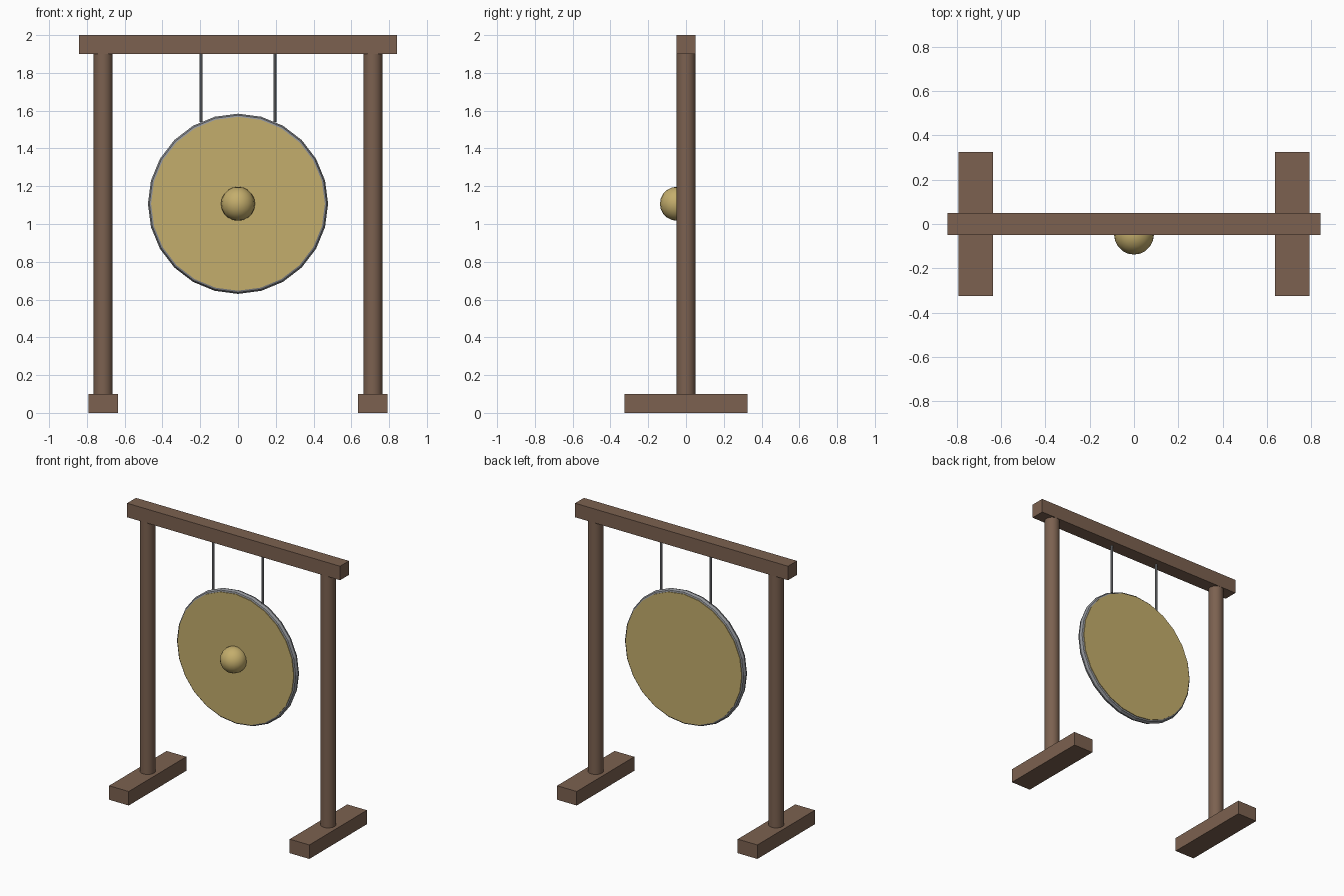
import bpy, bmesh, math

if "Cube" in bpy.data.objects:
    bpy.data.objects.remove(bpy.data.objects["Cube"])

def material(name, rgb):
    m = bpy.data.materials.new(name)
    m.diffuse_color = (*rgb, 1)
    m.use_nodes = True
    m.node_tree.nodes["Principled BSDF"].inputs["Base Color"].default_value = m.diffuse_color
    return m

WOOD = material("wood", (0.20, 0.12, 0.08))
BRASS = material("brass", (0.55, 0.42, 0.15))
STEEL = material("steel", (0.28, 0.29, 0.31))

def finish(name, mat, smooth=False):
    ob = bpy.context.object
    ob.name = name
    ob.data.materials.append(mat)
    bpy.ops.object.transform_apply(location=False, rotation=True, scale=True)
    if smooth:
        bpy.ops.object.shade_smooth_by_angle(angle=math.radians(35))
    return ob

def box(name, loc, size, mat):
    bpy.ops.mesh.primitive_cube_add(size=1, location=loc)
    bpy.context.object.scale = size
    return finish(name, mat)

def rod(name, x, z0, z1, r, sides, mat):
    bpy.ops.mesh.primitive_cylinder_add(vertices=sides, radius=r, depth=z1 - z0,
                                        location=(x, 0, (z0 + z1) / 2))
    return finish(name, mat, True)

# Frame: top beam, then feet, posts and hanging cords on both sides
box("top_beam", (0, 0, 1.95), (1.684, 0.1, 0.1), WOOD)
for side, s in (("left", -1), ("right", 1)):
    box(side + "_foot", (s * 0.714, 0, 0.05), (0.155, 0.65, 0.1), WOOD)
    rod(side + "_post", s * 0.714, 0.1, 1.9, 0.05, 24, WOOD)
    rod(side + "_cord", s * 0.195, 1.54, 1.9, 0.008, 10, STEEL)

# Gong plate with its rim
GZ = 1.107
FACING = (math.pi / 2, 0, 0)
bpy.ops.mesh.primitive_cylinder_add(vertices=24, radius=0.46, depth=0.056,
                                    location=(0, 0, GZ), rotation=FACING)
finish("gong_plate", BRASS)
bpy.ops.mesh.primitive_torus_add(major_segments=24, minor_segments=8,
                                 major_radius=0.45, minor_radius=0.027,
                                 location=(0, 0, GZ), rotation=FACING)
finish("gong_rim", STEEL)

# Domed boss on the front face only: back half cut off, edge run into the plate
bpy.ops.mesh.primitive_uv_sphere_add(segments=20, ring_count=10, radius=0.09,
                                     location=(0, -0.048, GZ))
boss = finish("gong_boss", BRASS, True)
bm = bmesh.new()
bm.from_mesh(boss.data)
bmesh.ops.bisect_plane(bm, geom=bm.verts[:] + bm.edges[:] + bm.faces[:],
                       plane_co=(0, 0.03, 0), plane_no=(0, 1, 0), clear_outer=True)
bm.to_mesh(boss.data)
bm.free()
